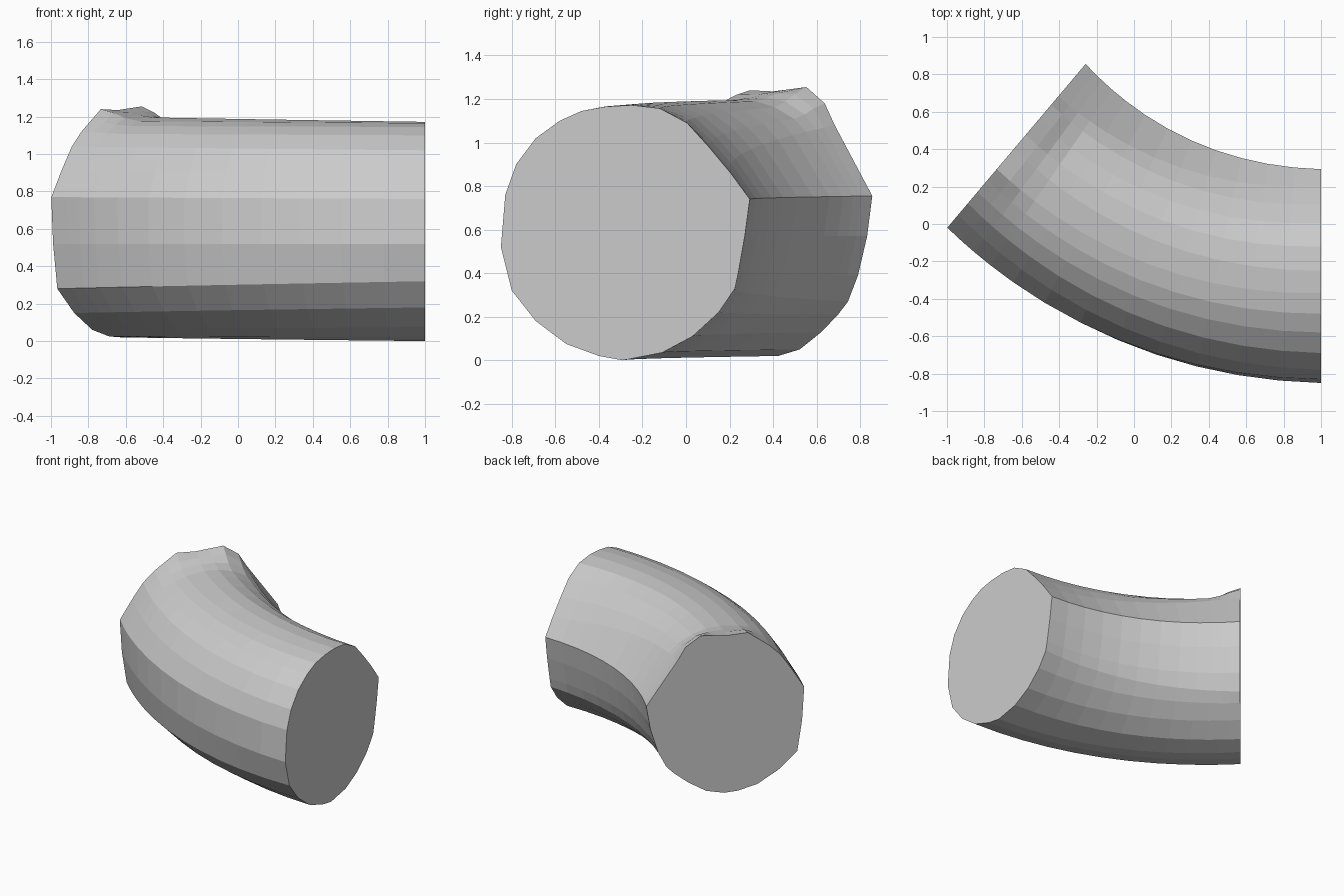
import bpy, bmesh
from math import sin, cos, radians, sqrt, pi

if "Cube" in bpy.data.objects:
    bpy.data.objects.remove(bpy.data.objects["Cube"])

# Cross-sections as (distance from outer side of bend, height), matched point by point
RIGHT_END = [(.02, .76), (.07, .9), (.16, 1.02), (.27, 1.1), (.37, 1.145), (.48, 1.165),
             (.6, 1.172), (.73, 1.157), (.855, 1.09), (.955, .98), (1.055, .86), (1.143, .74),
             (1.12, .57), (1.09, .4), (1.075, .33), (1.0, .22), (.88, .11), (.74, .035),
             (.56, 0), (.45, .02), (.3, .075), (.16, .18), (.05, .32), (0, .52)]
LEFT_END = [(0, .77), (.09, .92), (.17, 1.04), (.25, 1.12), (.33, 1.18), (.41, 1.24),
            (.55, 1.235), (.65, 1.245), (.75, 1.255), (.86, 1.18), (.92, 1.08), (1.146, .755),
            (1.115, .57), (1.06, .39), (1.0, .27), (.94, .21), (.84, .13), (.71, .05),
            (.58, .02), (.48, .025), (.34, .06), (.19, .15), (.05, .28), (.015, .52)]
BEND = radians(40.2)
STEPS = [0, .1, .2, .3, .4, .5, .6, .7, .79, .86, .91, .95, 1]


def lerp(a, b, t):
    return a + (b - a) * t


def section(t):
    """Ring of points at fraction t along the bend."""
    angle = BEND * t
    outer = lerp(3.195, 3.096, t) + .02 * sin(pi * t)
    lip = max(0, (t - .86) / .14)
    lip = lip * lip * (3 - 2 * lip)
    ring = []
    for (s0, z0), (s1, z1) in zip(RIGHT_END, LEFT_END):
        # the raised top lip only appears close to the left end
        round_top = .62 + .58 * sqrt(max(0, 1 - ((s1 - .573) / .6) ** 2))
        if z1 > 1.05:
            z1 = lerp(min(z1, round_top), z1, lip)
        r = outer - lerp(s0, s1, t)
        ring.append((1 - r * sin(angle), 2.345 - r * cos(angle), lerp(z0, z1, t)))
    return ring


# Bent pipe, lofted through the sections and capped at both ends
bm = bmesh.new()
rings = [[bm.verts.new(p) for p in section(t)] for t in STEPS]
n = len(RIGHT_END)
for a, b in zip(rings, rings[1:]):
    for i in range(n):
        j = (i + 1) % n
        bm.faces.new((a[i], a[j], b[j], b[i]))
bm.faces.new(rings[0])
bm.faces.new(rings[-1])
bmesh.ops.recalc_face_normals(bm, faces=bm.faces)

mesh = bpy.data.meshes.new("bent_pipe")
bm.to_mesh(mesh)
bm.free()
pipe = bpy.data.objects.new("bent_pipe", mesh)
bpy.context.collection.objects.link(pipe)
